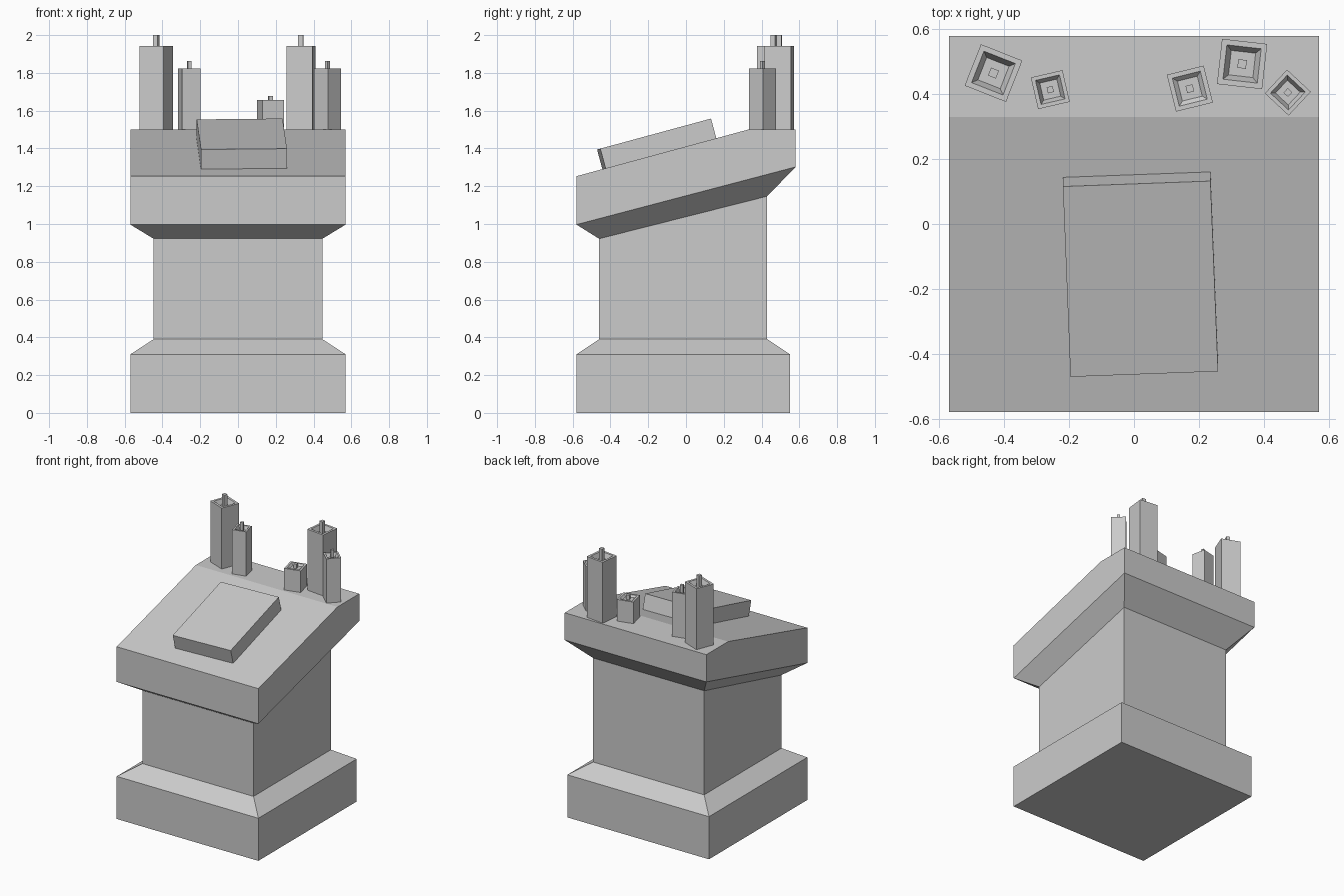
import bpy, bmesh, math
from mathutils import Matrix, Vector

if "Cube" in bpy.data.objects:
    bpy.data.objects.remove(bpy.data.objects["Cube"])


def loft(name, rings, cap_top=True):
    """Skin a stack of equal-length point rings and cap the ends."""
    bm = bmesh.new()
    loops = [[bm.verts.new(p) for p in r] for r in rings]
    for a, b in zip(loops, loops[1:]):
        n = len(a)
        for i in range(n):
            j = (i + 1) % n
            bm.faces.new((a[i], a[j], b[j], b[i]))
    bm.faces.new(loops[0][::-1])
    if cap_top:
        bm.faces.new(loops[-1])
    bmesh.ops.recalc_face_normals(bm, faces=bm.faces)
    mesh = bpy.data.meshes.new(name)
    bm.to_mesh(mesh)
    bm.free()
    obj = bpy.data.objects.new(name, mesh)
    bpy.context.collection.objects.link(obj)
    return obj


def rect(hx, y0, y1, z0, z1):
    """Rectangle in plan whose height runs from z0 (front) to z1 (back)."""
    return [(-hx, y0, z0), (hx, y0, z0), (hx, y1, z1), (-hx, y1, z1)]


def square(h, z):
    return rect(h, -h, h, z, z)


# Pedestal: plinth, chamfer, shaft and flared slanted neck
loft("pedestal", [
    rect(0.57, -0.58, 0.55, 0, 0),
    rect(0.57, -0.58, 0.55, 0.31, 0.31),
    rect(0.447, -0.46, 0.43, 0.39, 0.39),
    rect(0.447, -0.46, 0.43, 0.922, 1.147),
    rect(0.57, -0.58, 0.58, 0.997, 1.302),
])

# Slanted desk top: side profile extruded across x
profile = [(-0.58, 0.997), (0.58, 1.302), (0.58, 1.5), (0.33, 1.5), (-0.58, 1.253)]
loft("desk_top", [[(x, y, z) for y, z in profile] for x in (-0.57, 0.57)])

# Book lying on the slope, turned slightly
tilt = math.atan2(1.5 - 1.253, 0.91)
book = loft("book", [rect(0.2275, -0.304, 0.304, z, z) for z in (0, 0.108)])
book.matrix_world = (Matrix.Translation(Vector((0.02, -0.141, 1.372)))
                     @ Matrix.Rotation(tilt, 4, 'X')
                     @ Matrix.Rotation(math.radians(2.2), 4, 'Z'))

# Square candles with a hollowed top and wick: x, y, width, height, turn
candles = [
    (-0.433, 0.465, 0.137, 0.443, -21.5),
    (-0.258, 0.414, 0.100, 0.322, 13),
    (0.172, 0.417, 0.117, 0.157, 14),
    (0.333, 0.493, 0.140, 0.443, -6.5),
    (0.474, 0.405, 0.100, 0.322, -43),
]
for i, (x, y, w, h, turn) in enumerate(candles):
    c = loft(f"candle_{i + 1}", [
        square(0.5, 0), square(0.5, 1), square(0.38, 1), square(0.27, 0.92),
        square(0.095, 0.92), square(0.095, 1.13),
    ])
    c.location = (x, y, 1.5)
    c.rotation_euler.z = math.radians(turn)
    c.scale = (w, w, h)
